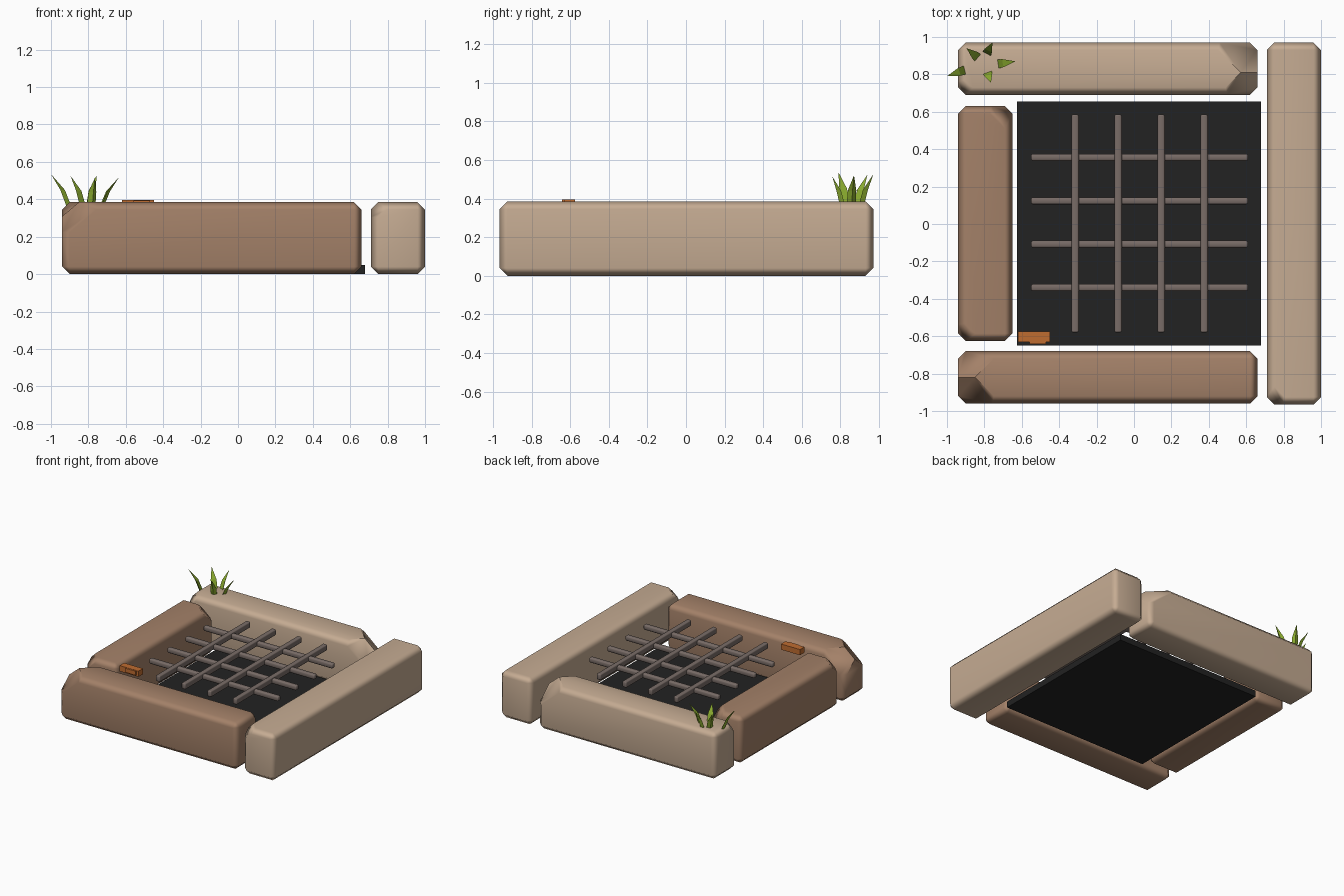
import bpy, bmesh, math
from mathutils import Vector

cube = bpy.data.objects.get("Cube")
if cube:
    bpy.data.objects.remove(cube, do_unlink=True)


def material(name, rgb):
    m = bpy.data.materials.new(name)
    m.use_nodes = True
    m.diffuse_color = (*rgb, 1)
    m.node_tree.nodes["Principled BSDF"].inputs["Base Color"].default_value = (*rgb, 1)
    return m


TAN = material("tan stone", (0.56, 0.41, 0.29))
BROWN = material("brown stone", (0.37, 0.22, 0.14))
IRON = material("dark iron", (0.065, 0.057, 0.047))
BAR = material("grey bar", (0.19, 0.15, 0.135))
BLACK = material("black pit", (0.016, 0.016, 0.016))
RUST = material("orange rust", (0.52, 0.15, 0.03))
GREEN = material("grass green", (0.27, 0.43, 0.03))


def finish(name, bm, mat, smooth=None):
    bmesh.ops.recalc_face_normals(bm, faces=bm.faces)
    me = bpy.data.meshes.new(name)
    bm.to_mesh(me)
    bm.free()
    me.materials.append(mat)
    ob = bpy.data.objects.new(name, me)
    bpy.context.collection.objects.link(ob)
    if smooth:
        bpy.ops.object.select_all(action='DESELECT')
        ob.select_set(True)
        bpy.context.view_layer.objects.active = ob
        bpy.ops.object.shade_smooth_by_angle(angle=math.radians(smooth))
        ob.modifiers.new("flat centres", 'WEIGHTED_NORMAL').keep_sharp = True
    return ob


def box_bm(lo, hi, bevel=0):
    bm = bmesh.new()
    bmesh.ops.create_cube(bm, size=1)
    lo, hi = Vector(lo), Vector(hi)
    for v in bm.verts:
        v.co = (lo + hi) / 2 + v.co * (hi - lo)
    if bevel:
        bmesh.ops.bevel(bm, geom=bm.edges[:], offset=bevel, segments=1,
                        profile=0.5, affect='EDGES')
    return bm


TOP = 0.385


def stone(name, x0, x1, y0, y1, mat, chips):
    """Chamfered block; each chip slices a top corner: (sign x, sign y, x, y)."""
    bm = box_bm((x0, y0, 0), (x1, y1, TOP), 0.04)
    for sx, sy, px, py in chips:
        bmesh.ops.bisect_plane(bm, geom=bm.verts[:] + bm.edges[:] + bm.faces[:],
                               plane_co=(px, py, TOP), plane_no=(sx * 0.7, sy * 0.7, 0.83),
                               clear_outer=True)
        bmesh.ops.holes_fill(bm, edges=[e for e in bm.edges if e.is_boundary])
    return finish(name, bm, mat, 50)


# Kerb stones
stone("back_stone", -0.94, 0.66, 0.69, 0.97, TAN,
      [(1, 1, 0.57, 0.81), (1, -1, 0.57, 0.81), (-1, -1, -0.88, 0.75)])
stone("front_stone", -0.94, 0.66, -0.96, -0.68, BROWN,
      [(-1, 1, -0.85, -0.82), (-1, -1, -0.85, -0.82)])
stone("right_stone", -0.94, -0.65, -0.625, 0.63, BROWN,
      [(1, 1, -0.735, 0.555), (-1, -1, -0.87, -0.56)])
stone("left_stone", 0.71, 1.0, -0.965, 0.97, TAN, [(-1, -1, 0.78, -0.90)])

# Pit floor
finish("pit_floor", box_bm((-0.625, -0.65, 0), (0.68, 0.655, 0.05)), BLACK)

# Grate frame, a square ring
bm = bmesh.new()
bmesh.ops.create_grid(bm, x_segments=1, y_segments=1, size=0.65)
bmesh.ops.translate(bm, vec=(0.03, 0.003, 0.31), verts=bm.verts)
centre = bm.faces[:]
bmesh.ops.inset_region(bm, faces=centre, thickness=0.075)
bmesh.ops.delete(bm, geom=centre, context='FACES')
ring = bmesh.ops.extrude_face_region(bm, geom=bm.faces[:])
bmesh.ops.translate(bm, vec=(0, 0, 0.082),
                    verts=[g for g in ring["geom"] if isinstance(g, bmesh.types.BMVert)])
sharp = [e for e in bm.edges if len(e.link_faces) == 2 and e.calc_face_angle() > 1]
bmesh.ops.bevel(bm, geom=sharp, offset=0.015, segments=1, affect='EDGES')
finish("grate_frame", bm, IRON, 50)

# Grate bars
for i in range(4):
    x, y = -0.315 + 0.23 * i, -0.34 + 0.232 * i
    finish(f"long_bar_{i + 1}", box_bm((x - 0.02, -0.58, 0.325), (x + 0.02, 0.585, 0.375), 0.008), BAR, 50)
    finish(f"cross_bar_{i + 1}", box_bm((-0.55, y - 0.019, 0.325), (0.61, y + 0.019, 0.365), 0.008), BAR, 50)

# Rust on the frame corner
finish("rust_patch", box_bm((-0.62, -0.632, 0.35), (-0.45, -0.575, 0.396)), RUST)
finish("rust_edge", box_bm((-0.56, -0.642, 0.36), (-0.47, -0.6, 0.394)), RUST)


def blade(name, base, tip, height):
    """Three-sided tapering blade that curls outward."""
    bm = bmesh.new()
    base, tip = Vector(base), Vector(tip)
    out = (tip - base).normalized()
    side = Vector((-out.y, out.x))
    rings = []
    for t, w in ((0, 0.024), (0.5, 0.022)):
        c = base.lerp(tip, t ** 1.6)
        z = TOP - 0.02 + t * (height - TOP + 0.02)
        pts = (c + side * w, c - side * w, c + out * w * 0.8)
        rings.append([bm.verts.new((p.x, p.y, z)) for p in pts])
    point = bm.verts.new((tip.x, tip.y, height))
    low, mid = rings
    bm.faces.new(low)
    for k in range(3):
        n = (k + 1) % 3
        bm.faces.new((low[k], low[n], mid[n], mid[k]))
        bm.faces.new((mid[k], mid[n], point))
    finish(name, bm, GREEN)


# Grass tuft
for i, (b, t, h) in enumerate([
        ((-0.90, 0.825), (-1.0, 0.79), 0.535), ((-0.83, 0.885), (-0.895, 0.94), 0.525),
        ((-0.79, 0.905), (-0.757, 0.97), 0.525), ((-0.735, 0.855), (-0.635, 0.87), 0.52),
        ((-0.785, 0.815), (-0.765, 0.757), 0.515)]):
    blade(f"grass_blade_{i + 1}", b, t, h)
